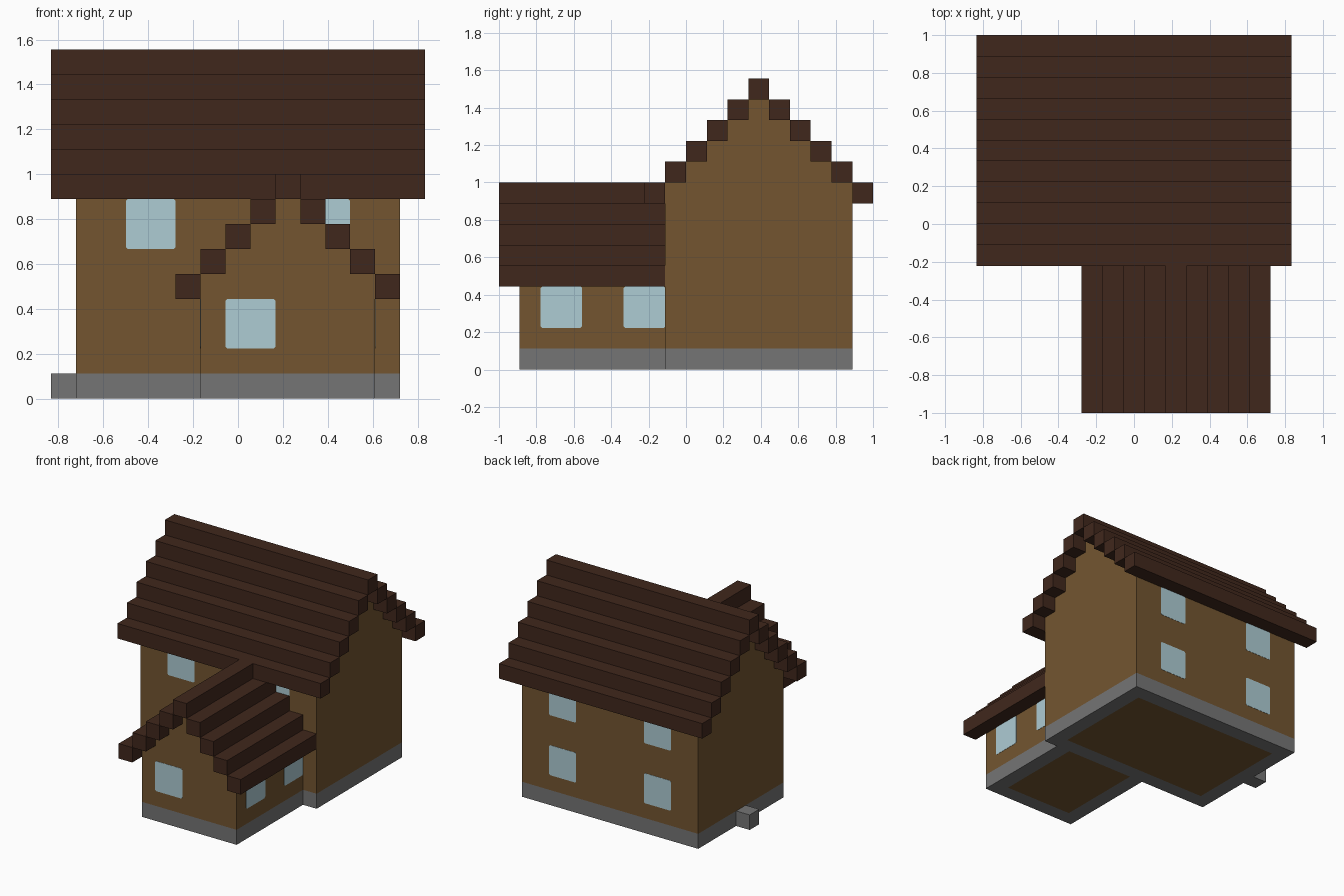
import bpy
import bmesh
from mathutils import Vector

U = 1 / 9  # one block

old = bpy.data.objects.get("Cube")
if old:
    bpy.data.objects.remove(old, do_unlink=True)


def make_material(name, rgb):
    linear = [((c / 255 + 0.055) / 1.055) ** 2.4 for c in rgb]
    mat = bpy.data.materials.new(name)
    mat.use_nodes = True
    mat.diffuse_color = (*linear, 1)
    bsdf = next(n for n in mat.node_tree.nodes if n.type == "BSDF_PRINCIPLED")
    bsdf.inputs["Base Color"].default_value = (*linear, 1)
    return mat


WALL = make_material("wall brown", (115, 85, 48))
ROOF = make_material("roof dark brown", (64, 39, 28))
STONE = make_material("stone grey", (117, 117, 117))
GLASS = make_material("window pale blue", (174, 204, 212))


def finish(name, bm, mat):
    bmesh.ops.recalc_face_normals(bm, faces=bm.faces)
    mesh = bpy.data.meshes.new(name)
    bm.to_mesh(mesh)
    bm.free()
    mesh.materials.append(mat)
    obj = bpy.data.objects.new(name, mesh)
    bpy.context.collection.objects.link(obj)


def add_box(bm, lo, hi):
    """Add a box given two opposite corners measured in blocks."""
    lo, hi = Vector(lo) * U, Vector(hi) * U
    verts = bmesh.ops.create_cube(bm, size=1)["verts"]
    bmesh.ops.scale(bm, vec=hi - lo, verts=verts)
    bmesh.ops.translate(bm, vec=(lo + hi) / 2, verts=verts)


def boxes(name, mat, corners):
    bm = bmesh.new()
    for lo, hi in corners:
        add_box(bm, lo, hi)
    finish(name, bm, mat)


def extrude_profile(name, mat, points, place, start, end):
    """Extrude an outline between two positions; place maps (a, z, depth) to xyz."""
    bm = bmesh.new()
    face = bm.faces.new([bm.verts.new(Vector(place(a, z, start)) * U) for a, z in points])
    new = bmesh.ops.extrude_face_region(bm, geom=[face])["geom"]
    shift = Vector(place(0, 0, end)) - Vector(place(0, 0, start))
    bmesh.ops.translate(bm, vec=shift * U, verts=[v for v in new if isinstance(v, bmesh.types.BMVert)])
    finish(name, bm, mat)


def along_x(a, z, depth):
    return depth, a, z


def along_y(a, z, depth):
    return a, depth, z


def stepped_gable(first, count, eave):
    """Outline of a wall whose top climbs one block per column to the middle."""
    points = [(first, 1)]
    for k in range(count):
        top = eave + min(k, count - 1 - k)
        points += [(first + k, top), (first + k + 1, top)]
    return points + [(first + count, 1)]


def stepped_roof(name, ridge, steps, top, place, start, end, ridge_end):
    """Square beams stepping down on both sides of a ridge beam."""
    corners = []
    for k in range(-steps, steps + 1):
        stop = end if k else ridge_end
        z = top - abs(k)
        corners.append((place(ridge + k, z - 1, start), place(ridge + k + 1, z, stop)))
    boxes(name, ROOF, corners)


# Foundation ring and doorstep
boxes("foundation", STONE, [
    ((-6.5, -1, 0), (6.5, 0, 1)), ((-6.5, 7, 0), (6.5, 8, 1)),
    ((-6.5, 0, 0), (-5.5, 7, 1)), ((5.5, 0, 0), (6.5, 7, 1)),
    ((-1.5, -8, 0), (5.5, -7, 1)),
    ((-1.5, -7, 0), (-0.5, -1, 1)), ((4.5, -7, 0), (5.5, -1, 1)),
])
boxes("doorstep", STONE, [((-7.5, 3, 0), (-6.5, 4, 1))])

# Floors inside the foundation
boxes("house_floor", WALL, [((-5.5, 0, 0), (5.5, 7, 1))])
boxes("wing_floor", WALL, [((-0.5, -7, 0), (4.5, -1, 1))])

# Walls with stepped gables
extrude_profile("house_walls", WALL, stepped_gable(-1, 9, 9), along_x, -6.5, 6.5)
extrude_profile("wing_walls", WALL, stepped_gable(-1.5, 7, 5), along_y, -8, -1)

# Roofs
stepped_roof("house_roof", 3, 5, 14, along_x, -7.5, 7.5, 7.5)
stepped_roof("wing_roof", 1.5, 4, 9, along_y, -9, -1, -2)


def window(name, a, z, place, wall, outward):
    """Two-block square pane with clipped corners, set just proud of a wall."""
    c = 0.08
    points = []
    for i, j in ((0, 0), (2, 0), (2, 2), (0, 2)):
        si, sj = (c if i == 0 else -c), (c if j == 0 else -c)
        pair = [(a + i, z + j + sj), (a + i + si, z + j)]
        points += pair if i == j else pair[::-1]
    extrude_profile(name, GLASS, points, place, wall, wall + 0.015 * outward)


# House windows: two above at the front, two storeys at the back
for side, x in (("right", -4.5), ("left", 2.5)):
    window(f"front_window_{side}", x, 6, along_y, -1, -1)
    window(f"back_window_upper_{side}", x, 6, along_y, 8, 1)
    window(f"back_window_lower_{side}", x, 2, along_y, 8, 1)

# Wing windows
window("wing_front_window", -0.5, 2, along_y, -8, -1)
for place_name, y in (("fore", -7), ("aft", -3)):
    window(f"wing_left_window_{place_name}", y, 2, along_x, 5.5, 1)
    window(f"wing_right_window_{place_name}", y, 2, along_x, -1.5, -1)
